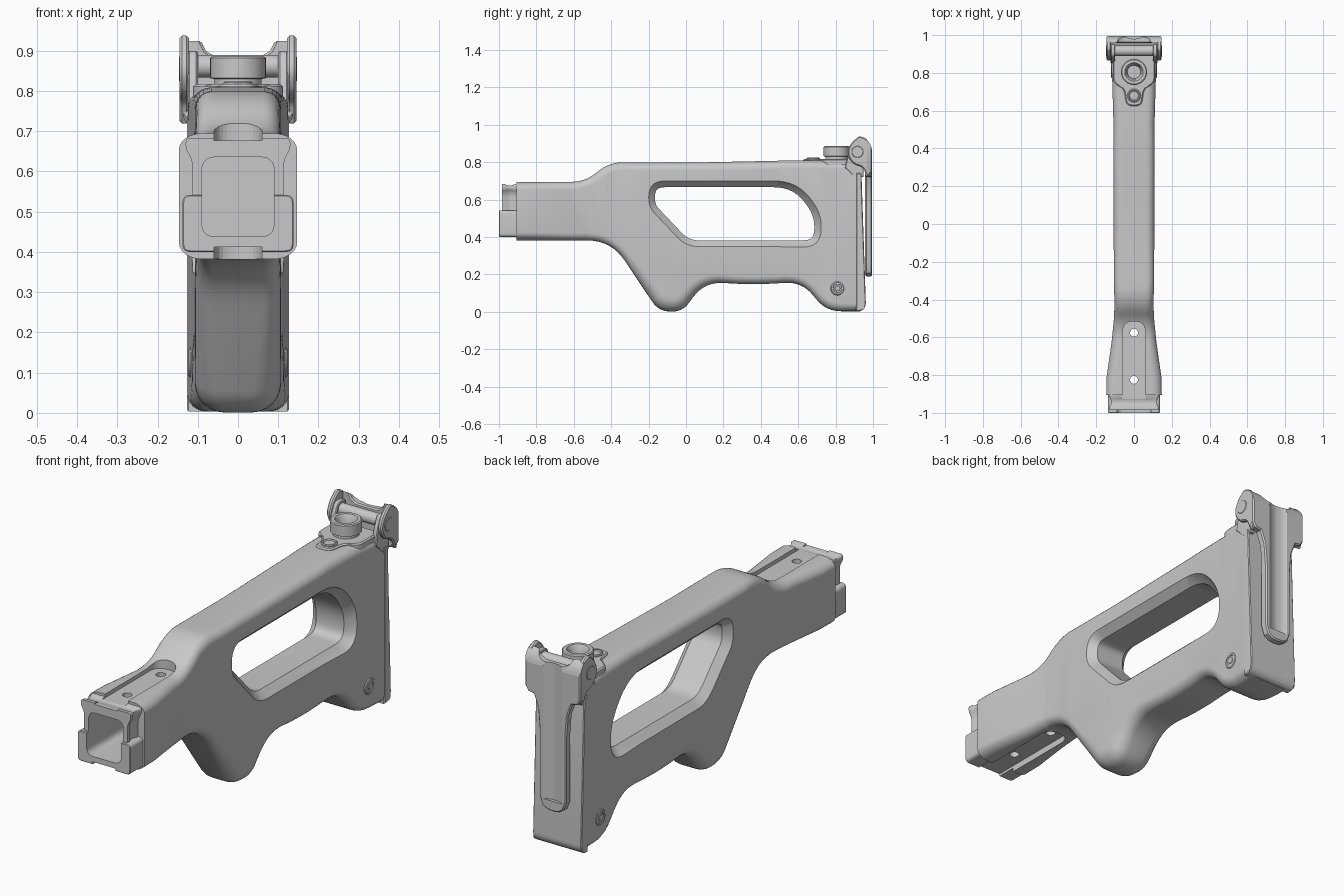
import bpy, bmesh, math
from mathutils import Vector

cube = bpy.data.objects.get("Cube")
if cube:
    bpy.data.objects.remove(cube)

grey = bpy.data.materials.new("matte grey")
grey.use_nodes = True
GREY = (0.58, 0.58, 0.58, 1)
grey.diffuse_color = GREY
grey.node_tree.nodes["Principled BSDF"].inputs["Base Color"].default_value = GREY


def rounded(points, steps=8):
    """Polygon of (a, b, tangent length) corners with curved corners."""
    out, n = [], len(points)
    for i, (a, b, d) in enumerate(points):
        p = Vector((a, b))
        if d == 0:
            out.append(p)
            continue
        s = p + (Vector(points[i - 1][:2]) - p).normalized() * d
        e = p + (Vector(points[(i + 1) % n][:2]) - p).normalized() * d
        for k in range(steps + 1):
            t = k / steps
            out.append(s * (1 - t) ** 2 + p * 2 * t * (1 - t) + e * t * t)
    return out


def rect(a0, b0, a1, b1, d):
    return rounded([(a0, b0, d), (a1, b0, d), (a1, b1, d), (a0, b1, d)], 5)


def circle(a, b, r, n=32):
    return [Vector((a + r * math.cos(math.tau * i / n), b + r * math.sin(math.tau * i / n))) for i in range(n)]


def inset(loop, amount):
    """Move a closed loop inward; amount may be a number or a function of the point."""
    n = len(loop)
    sign = 1 if sum(loop[i - 1].cross(loop[i]) for i in range(n)) > 0 else -1
    out = []
    for i, p in enumerate(loop):
        d1, d2 = (p - loop[i - 1]).normalized(), (loop[(i + 1) % n] - p).normalized()
        t = (d1 + d2).normalized()
        k = amount(p) if callable(amount) else amount
        out.append(p + Vector((-t.y, t.x)) * sign * k / max(0.5, t.dot(d1)))
    return out


PLACE = {"x": lambda a, b, t: (t, a, b), "y": lambda a, b, t: (a, t, b), "z": lambda a, b, t: (a, b, t)}


def shade(ob):
    bpy.ops.object.select_all(action="DESELECT")
    ob.select_set(True)
    bpy.context.view_layer.objects.active = ob
    bpy.ops.object.shade_smooth_by_angle(angle=math.radians(32))


def loft(name, loop, axis, layers, helper=False):
    """Stack copies of a loop along an axis; layers are (position, inset)."""
    bm = bmesh.new()
    rings = []
    for t, k in layers:
        rings.append([bm.verts.new(PLACE[axis](q.x, q.y, t(p) if callable(t) else t))
                      for p, q in zip(loop, inset(loop, k))])
    for r1, r2 in zip(rings, rings[1:]):
        for i in range(len(loop)):
            bm.faces.new((r1[i - 1], r1[i], r2[i], r2[i - 1]))
    bm.faces.new(rings[0])
    bm.faces.new(rings[-1])
    bmesh.ops.recalc_face_normals(bm, faces=bm.faces)
    mesh = bpy.data.meshes.new(name)
    bm.to_mesh(mesh)
    bm.free()
    ob = bpy.data.objects.new(name, mesh)
    bpy.context.collection.objects.link(ob)
    mesh.materials.append(grey)
    ob.hide_render = helper
    if helper:
        ob.display_type = "WIRE"
        ob.hide_set(True)
    else:
        shade(ob)
    return ob


def block(name, loop, axis, lo, hi, edge=0.006):
    return loft(name, loop, axis, [(lo, edge), (lo + edge, 0), (hi - edge, 0), (hi, edge)])


def cutter(name, loop, axis, lo, hi):
    return loft(name, loop, axis, [(lo, 0), (hi, 0)], helper=True)


def cut(ob, tools):
    """Subtract each tool in turn, keeping only results that leave a solid."""
    for tool in tools:
        mod = ob.modifiers.new("cut", "BOOLEAN")
        mod.operation, mod.solver, mod.object = "DIFFERENCE", "EXACT", tool
        bpy.context.view_layer.update()
        ev = ob.evaluated_get(bpy.context.evaluated_depsgraph_get())
        mesh = bpy.data.meshes.new_from_object(ev)
        ob.modifiers.clear()
        if len(mesh.polygons) > 0:
            ob.data = mesh
    shade(ob)


# Stock body: side profile with rounded edges, fuller at the grip
HALF = 0.107
profile = rounded([
    (-1.1, 0.695, 0), (-0.54, 0.695, 0.075), (-0.41, 0.8, 0.075), (0, 0.797, 0.1), (0.6, 0.81, 0.1),
    (0.885, 0.805, 0.04), (0.935, 0.74, 0.02), (1.1, 0.74, 0), (1.1, 0.003, 0), (0.75, 0.003, 0.08),
    (0.62, 0.16, 0.09), (0.36, 0.145, 0.1), (0.1, 0.16, 0.1), (-0.02, 0.001, 0.055),
    (-0.145, 0.001, 0.065), (-0.4, 0.382, 0.13), (-1.1, 0.382, 0)])


def edge_radius(p):
    return 0.042 + 0.035 * max(0, 1 - (p - Vector((-0.1, 0.03))).length / 0.35)


layers = []
for side in (-1, 1):
    ring = []
    for k in range(7):
        a = math.pi / 2 * k / 6
        ring.append((lambda p, a=a, s=side: s * (HALF - edge_radius(p) * (1 - math.sin(a))),
                     lambda p, a=a: edge_radius(p) * (1 - math.cos(a))))
    layers += ring[::-1] if side < 0 else ring
body = loft("stock_body", profile, "x", layers)

# Flare the width toward the front and rear
WIDTHS = [(-0.905, 0.147), (-0.81, 0.145), (-0.62, 0.118), (-0.5, 0.106), (-0.42, 0.103), (-0.3, 0.107),
          (0.5, 0.108), (0.75, 0.115), (0.93, 0.126)]


def width(y):
    for (y0, w0), (y1, w1) in zip(WIDTHS, WIDTHS[1:]):
        if y <= y1:
            return w0 + (w1 - w0) * max(0, y - y0) / (y1 - y0)
    return WIDTHS[-1][1]


bm = bmesh.new()
bm.from_mesh(body.data)
bmesh.ops.triangulate(bm, faces=bm.faces[:])
for y, _ in WIDTHS:
    bmesh.ops.bisect_plane(bm, geom=bm.verts[:] + bm.edges[:] + bm.faces[:], dist=0.0001,
                           plane_co=(0, y, 0), plane_no=(0, 1, 0))
for v in bm.verts:
    v.co.x *= width(v.co.y) / HALF
bmesh.ops.triangulate(bm, faces=bm.faces[:])
bmesh.ops.recalc_face_normals(bm, faces=bm.faces[:])
bm.to_mesh(body.data)
bm.free()
body.data.update()

# Thumbhole with chamfered rims, and square trims at both ends
hole = rounded([(-0.2, 0.7, 0.085), (0.6, 0.7, 0.13), (0.72, 0.52, 0.065), (0.72, 0.348, 0.095),
                (0, 0.348, 0.07), (-0.2, 0.56, 0.045)])
thumbhole = loft("thumbhole_cutter", hole, "x",
                 [(-0.13, -0.01), (-0.108, 0), (-0.072, 0.034), (0.072, 0.034), (0.108, 0), (0.13, -0.01)], helper=True)
front_trim = cutter("front_trim_cutter", rect(-0.4, -0.3, 0.4, 1.2, 0.01), "y", -1.4, -0.905)
rear_trim = cutter("rear_trim_cutter", rect(-0.4, -0.3, 0.4, 1.2, 0.01), "y", 0.93, 1.4)

# Front socket: bore, rail channels above and below, two through holes
bore = cutter("bore_cutter", rect(-0.09, 0.438, 0.09, 0.636, 0.035), "y", -1.2, -0.53)
slot = rounded([(-0.06, -1.15, 0), (0.06, -1.15, 0), (0.06, -0.515, 0.058), (-0.06, -0.515, 0.058)])
top_channel = cutter("top_channel_cutter", slot, "z", 0.677, 0.9)
low_channel = cutter("low_channel_cutter", slot, "z", 0.2, 0.412)
holes = [cutter("screw_hole_cutter", circle(0, y, 0.021, 24), "z", 0.3, 0.85) for y in (-0.575, -0.825)]
cut(body, [front_trim, rear_trim, thumbhole, bore, top_channel, low_channel] + holes)

# Front end: wide lower jaw, narrower waisted upper jaw
lower_jaw = block("lower_jaw", rect(-0.138, 0.4, 0.138, 0.542, 0.02), "y", -1, -0.9, 0.003)
upper = rounded([(0.113, 0.53, 0), (0.113, 0.63, 0.02), (0.13, 0.655, 0.01), (0.13, 0.683, 0.012),
                 (-0.13, 0.683, 0.012), (-0.13, 0.655, 0.01), (-0.113, 0.63, 0.02), (-0.113, 0.53, 0)], 4)
upper_jaw = loft("upper_jaw", upper, "y",
                 [(-0.985, 0), (-0.968, 0), (-0.955, 0.008), (-0.93, 0.008), (-0.915, 0), (-0.9, 0)])
for jaw in (lower_jaw, upper_jaw):
    cut(jaw, [bore, top_channel, low_channel])

# Butt plate
butt = rounded([(0.91, 0.742, 0), (0.938, 0.742, 0.01), (0.962, 0.03, 0.02), (0.94, 0.004, 0.015), (0.91, 0.004, 0)], 4)
block("butt_plate", butt, "x", -0.127, 0.127, 0.004)

# Folding shoulder flap with a cupped top, ears and a narrow tongue
half = [(0, 0.885), (0.055, 0.885), (0.08, 0.9), (0.09, 0.92), (0.095, 0.938), (0.125, 0.938),
        (0.145, 0.92), (0.145, 0.75), (0.13, 0.725), (0.1, 0.72), (0.078, 0.66), (0.07, 0.56),
        (0.07, 0.25), (0.055, 0.208), (0.03, 0.193), (0, 0.19)]
flap_loop = [Vector(p) for p in half] + [Vector((-x, z)) for x, z in half[-2:0:-1]]
flap = block("shoulder_flap", flap_loop, "y", 0.958, 0.995, 0.006)
crown = rounded([(0.93, 0.945, 0), (0.985, 0.905, 0.03), (1.01, 0.8, 0), (1.05, 0.8, 0), (1.05, 0.97, 0), (0.93, 0.97, 0)])
cut(flap, [cutter("flap_groove_cutter", circle(0, 1.075, 0.095, 48), "z", 0.24, 1.0),
           cutter("flap_crown_cutter", crown, "x", -0.2, 0.2)])

ear = rounded([(0.925, 0.94, 0.01), (0.965, 0.928, 0.02), (0.988, 0.88, 0.03), (0.996, 0.76, 0.02), (0.972, 0.715, 0.01),
               (0.945, 0.775, 0.02), (0.89, 0.79, 0.03), (0.858, 0.85, 0.03), (0.885, 0.905, 0.02)], 5)
arm = rounded([(0.85, 0.77, 0), (0.865, 0.84, 0.02), (0.89, 0.9, 0.02), (0.95, 0.9, 0.02), (0.95, 0.72, 0), (0.9, 0.72, 0)], 5)
for side, s in (("left", 1), ("right", -1)):
    block(side + "_flap_ear", ear, "x", *sorted((s * 0.122, s * 0.145)), 0.006)
    block(side + "_hinge_arm", arm, "x", *sorted((s * 0.1, s * 0.124)), 0.004)
    block(side + "_hinge_cap", circle(0.917, 0.855, 0.032), "x", *sorted((s * 0.138, s * 0.147)), 0.003)
    # Sling screw near the heel
    xs = [s * x for x in (0.105, 0.119, 0.123, 0.123, 0.12, 0.12, 0.122)]
    loft(side + "_heel_screw", circle(0.81, 0.125, 0.037), "x",
         list(zip(xs, (0, 0, 0.004, 0.012, 0.014, 0.022, 0.024))))
block("hinge_pin", circle(0.917, 0.862, 0.028), "x", -0.125, 0.125, 0.003)

# Top bracket, adjuster knob and plug
bracket = rounded([(-0.112, 0.9, 0.01), (-0.112, 0.74, 0.04), (-0.055, 0.72, 0.03), (-0.04, 0.625, 0.03),
                   (0.04, 0.625, 0.03), (0.055, 0.72, 0.03), (0.112, 0.74, 0.04), (0.112, 0.9, 0.01)], 6)
block("top_bracket", bracket, "z", 0.765, 0.817, 0.006)
loft("adjuster_knob", circle(0, 0.805, 0.069, 48), "z",
     [(0.8, 0.01), (0.83, 0.01), (0.832, 0), (0.882, 0), (0.886, 0.005), (0.886, 0.02), (0.868, 0.03), (0.84, 0.034)])
loft("bracket_plug", circle(0, 0.68, 0.036), "z",
     [(0.79, 0), (0.821, 0), (0.824, 0.004), (0.824, 0.009), (0.82, 0.013)])
